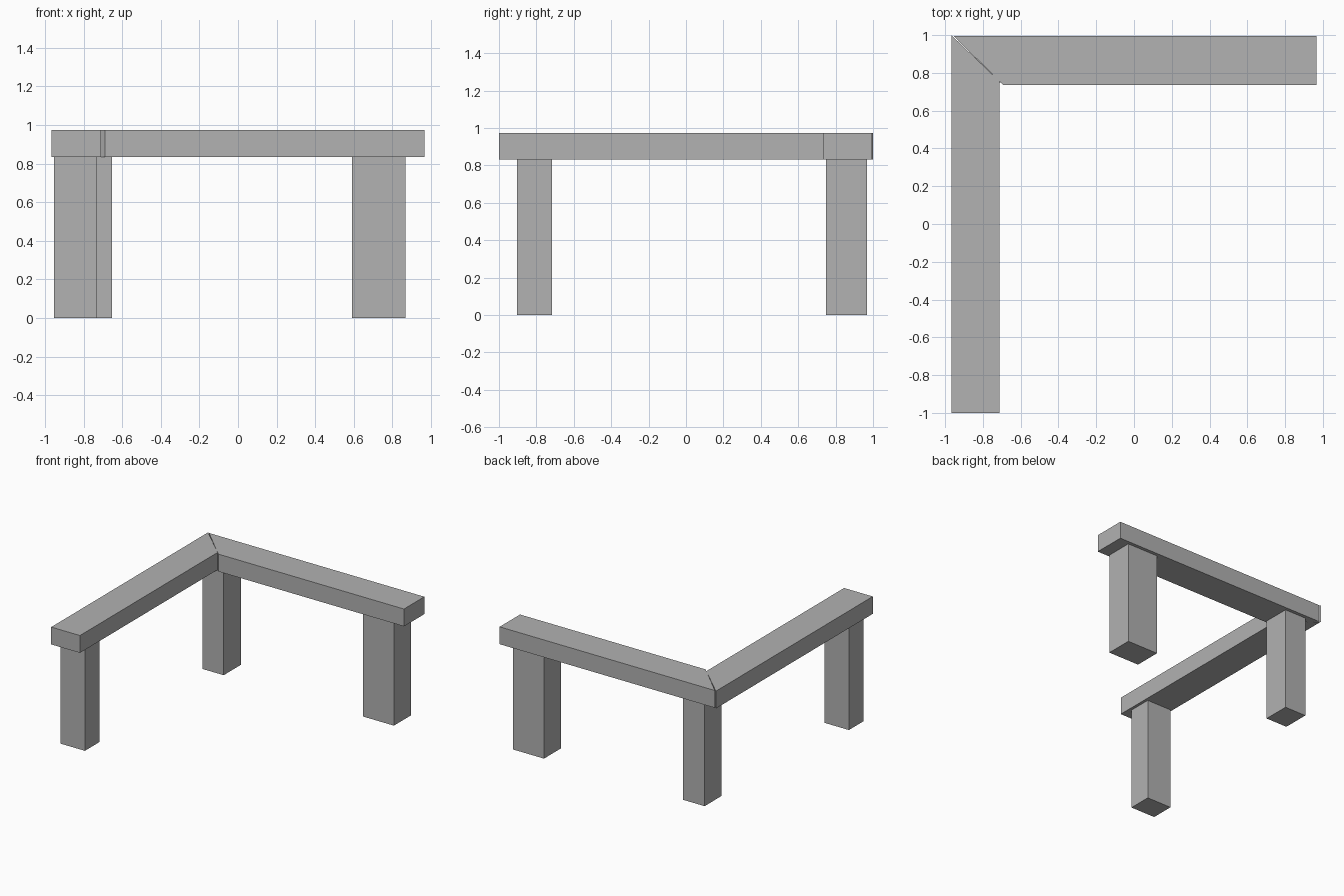
import bpy
import bmesh

cube = bpy.data.objects.get("Cube")
if cube:
    bpy.data.objects.remove(cube, do_unlink=True)

# One plain grey for every part
GREY = (0.445, 0.445, 0.445, 1.0)
grey = bpy.data.materials.new("grey")
grey.use_nodes = True
grey.diffuse_color = GREY
grey.node_tree.nodes["Principled BSDF"].inputs["Base Color"].default_value = GREY

BEAM_BOTTOM, BEAM_TOP = 0.833, 0.973


def prism(name, outline, bottom, top):
    """Extrude a counter-clockwise plan outline from bottom to top."""
    bm = bmesh.new()
    base = bm.faces.new([bm.verts.new((x, y, bottom)) for x, y in outline])
    extruded = bmesh.ops.extrude_face_region(bm, geom=[base], use_keep_orig=True)
    raised = [v for v in extruded["geom"] if isinstance(v, bmesh.types.BMVert)]
    bmesh.ops.translate(bm, verts=raised, vec=(0, 0, top - bottom))
    bmesh.ops.recalc_face_normals(bm, faces=bm.faces[:])
    mesh = bpy.data.meshes.new(name)
    bm.to_mesh(mesh)
    bm.free()
    mesh.materials.append(grey)
    obj = bpy.data.objects.new(name, mesh)
    bpy.context.collection.objects.link(obj)
    return obj


def leg(name, x0, x1, y0, y1):
    prism(name, [(x0, y0), (x1, y0), (x1, y1), (x0, y1)], 0, BEAM_BOTTOM)


# Two beams with mitred ends that leave a narrow gap at the corner
prism("side_beam", [(-0.967, -1), (-0.711, -1), (-0.711, 0.755), (-0.967, 1)],
      BEAM_BOTTOM, BEAM_TOP)
prism("back_beam", [(-0.69, 0.735), (0.967, 0.735), (0.967, 0.995), (-0.955, 0.995)],
      BEAM_BOTTOM, BEAM_TOP)

# Three legs of differing section
leg("front_leg", -0.953, -0.734, -0.904, -0.716)
leg("corner_leg", -0.844, -0.653, 0.75, 0.968)
leg("end_leg", 0.59, 0.867, 0.749, 0.968)
